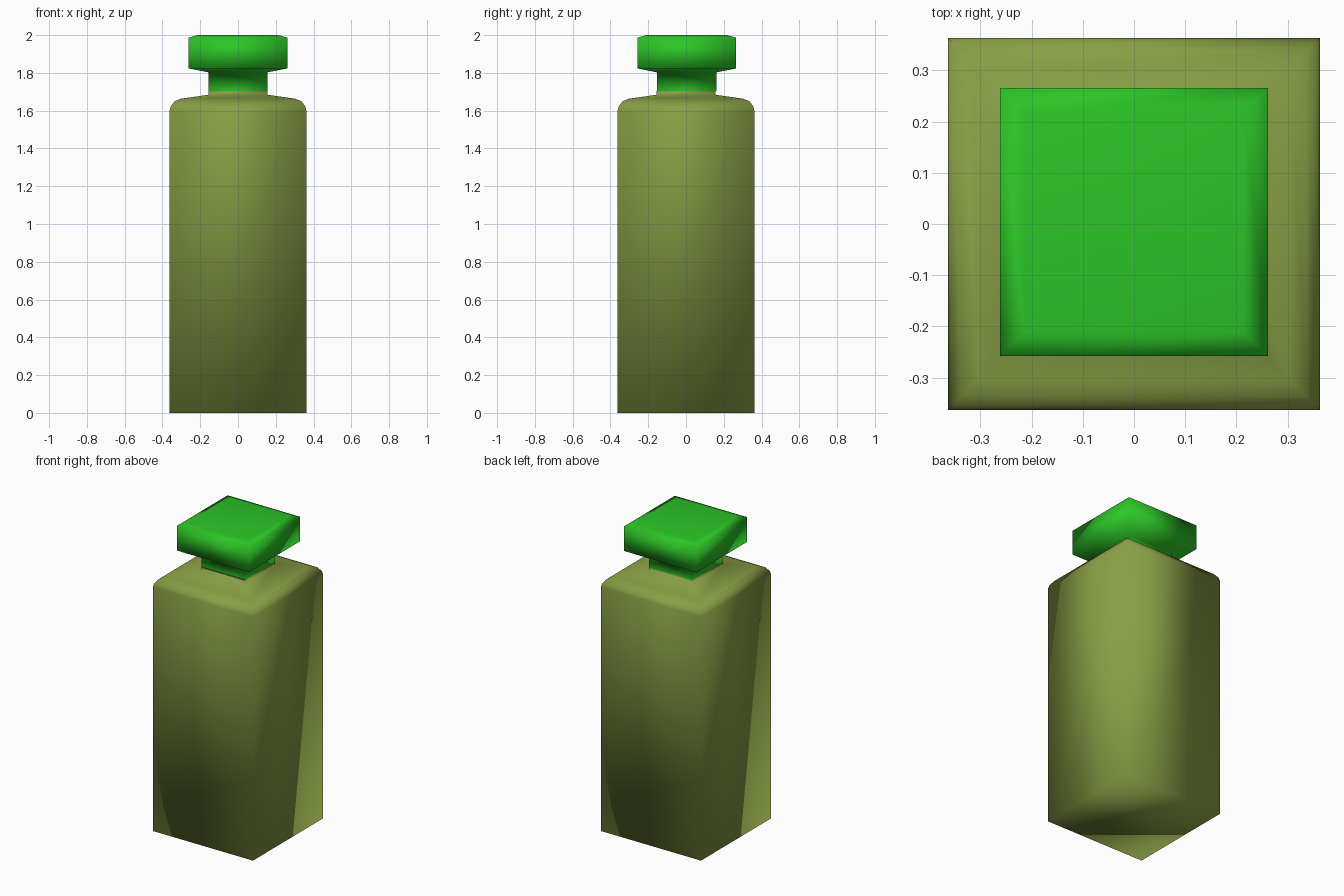
import bpy
import bmesh

if "Cube" in bpy.data.objects:
    bpy.data.objects.remove(bpy.data.objects["Cube"])


def material(name, color):
    mat = bpy.data.materials.new(name)
    mat.diffuse_color = (*color, 1)
    mat.use_nodes = True
    mat.node_tree.nodes["Principled BSDF"].inputs["Base Color"].default_value = mat.diffuse_color
    return mat


def square_loft(name, profile, mat, y=0.0, cap_top=True, cap_bottom=True):
    """Stack square rings from (half width, height) pairs and skin them."""
    bm = bmesh.new()
    rings = []
    for h, z in profile:
        corners = ((-h, -h), (h, -h), (h, h), (-h, h))
        rings.append([bm.verts.new((cx, cy + y, z)) for cx, cy in corners])
    for low, high in zip(rings, rings[1:]):
        for i in range(4):
            j = (i + 1) % 4
            bm.faces.new((low[i], low[j], high[j], high[i]))
    if cap_bottom:
        bm.faces.new(rings[0][::-1])
    if cap_top:
        bm.faces.new(rings[-1])
    for f in bm.faces:
        f.smooth = True
    mesh = bpy.data.meshes.new(name)
    bm.to_mesh(mesh)
    bm.free()
    mesh.materials.append(mat)
    obj = bpy.data.objects.new(name, mesh)
    bpy.context.collection.objects.link(obj)
    return obj


olive = material("olive_body", (0.25, 0.35, 0.06))
green = material("green_cap", (0.025, 0.56, 0.02))

# Square bottle with rounded shoulders and a short neck
square_loft("bottle_body", [
    (0.363, 0.0), (0.363, 1.597), (0.357, 1.622), (0.337, 1.648),
    (0.305, 1.663), (0.157, 1.684), (0.157, 1.705)], olive, cap_top=False)

# Stopper: collar on the neck widening into a bevelled block
square_loft("bottle_cap", [
    (0.157, 1.705), (0.157, 1.803), (0.262, 1.824),
    (0.262, 1.986), (0.215, 2.0)], green, y=0.004, cap_bottom=False)
